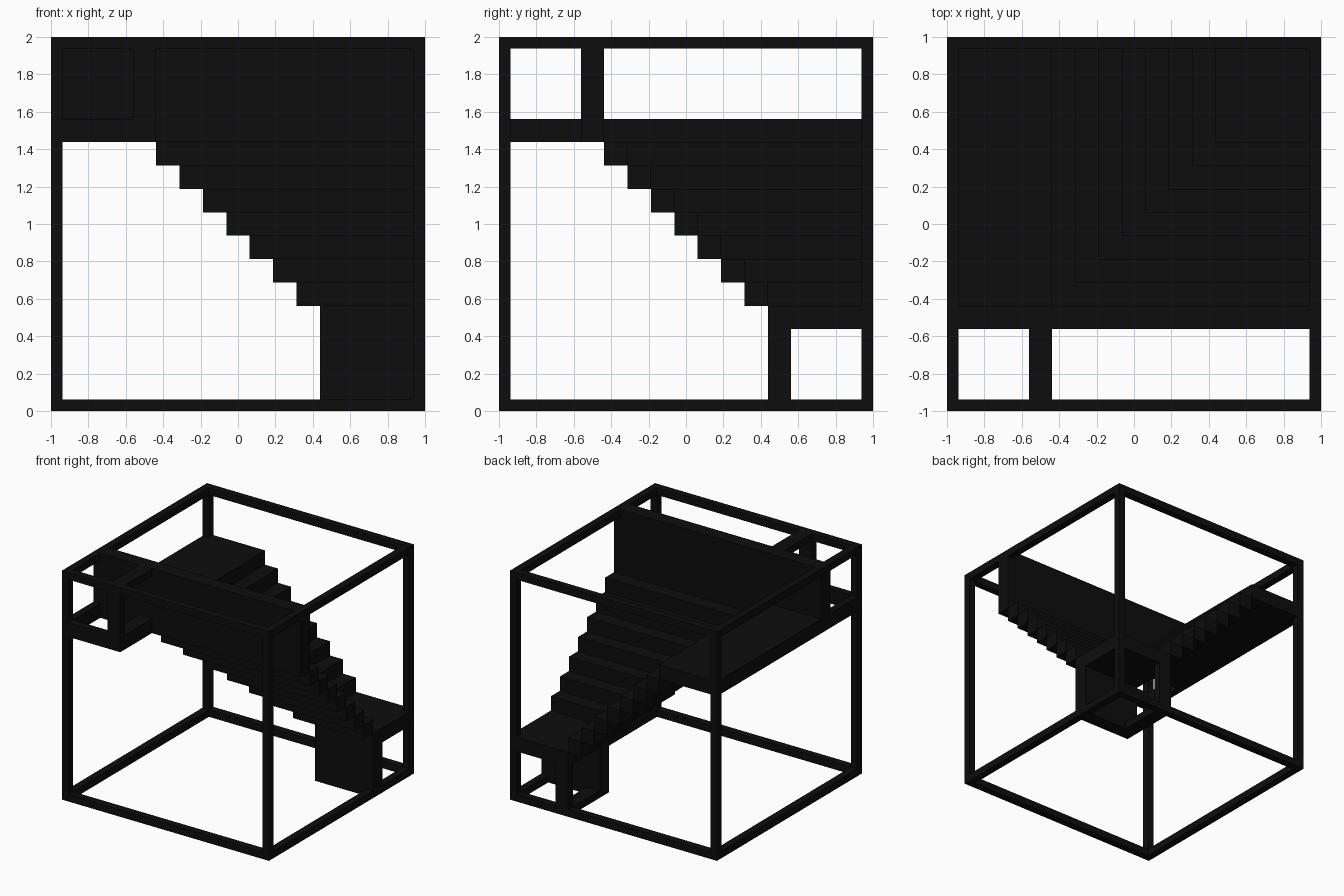
import bpy, bmesh

if "Cube" in bpy.data.objects:
    bpy.data.objects.remove(bpy.data.objects["Cube"])

T = 0.0625          # frame beam thickness
S = 0.125           # step size and slab thickness
A, B = 0.4375, 0.5625   # inner and outer slab planes

mat = bpy.data.materials.new("black")
mat.diffuse_color = (0.004, 0.004, 0.004, 1)
mat.use_nodes = True
mat.node_tree.nodes["Principled BSDF"].inputs["Base Color"].default_value = mat.diffuse_color


def finish(name, bm):
    bmesh.ops.recalc_face_normals(bm, faces=bm.faces)
    me = bpy.data.meshes.new(name)
    bm.to_mesh(me)
    bm.free()
    me.materials.append(mat)
    ob = bpy.data.objects.new(name, me)
    bpy.context.collection.objects.link(ob)
    return ob


def prism(name, outline, axis, lo, hi):
    """Extrude a 2D outline along an axis (0=x, 1=y, 2=z) from lo to hi."""
    bm = bmesh.new()

    def point(p, d):
        v = list(p)
        v.insert(axis, d)
        return v
    face = bm.faces.new([bm.verts.new(point(p, lo)) for p in outline])
    ext = bmesh.ops.extrude_face_region(bm, geom=[face])
    shift = [0, 0, 0]
    shift[axis] = hi - lo
    bmesh.ops.translate(bm, vec=shift, verts=[g for g in ext["geom"] if isinstance(g, bmesh.types.BMVert)])
    return finish(name, bm)


def rect(u0, u1, v0, v1):
    return [(u0, v0), (u1, v0), (u1, v1), (u0, v1)]


def ring(name, outer, hole, axis, lo, hi):
    """Rectangular slab with a rectangular opening, as four bars."""
    u0, u1, v0, v1 = outer
    a0, a1, b0, b1 = hole
    for i, r in enumerate([(u0, u1, v0, b0), (u0, u1, b1, v1), (u0, a0, b0, b1), (a1, u1, b0, b1)]):
        prism(f"{name}_{i + 1}", rect(*r), axis, lo, hi)


# Cube frame: square hoops at top and bottom plus corner posts
E = 1 - T
for name, z in (("bottom_frame", 0), ("top_frame", 2 - T)):
    ring(name, (-1, 1, -1, 1), (-E, E, -E, E), 2, z, z + T)
for x in (-1, E):
    for y in (-1, E):
        prism("corner_post", rect(x, x + T, y, y + T), 2, T, 2 - T)

# L-shaped steps that form two flights meeting on the diagonal
for k in range(7):
    p = -A + S * k
    q = p + S
    top = 1 + A - S * k
    prism(f"step_{k + 1}", [(p, p), (1, p), (1, q), (q, q), (q, 1), (p, 1)], 2, top - S, top)

# Landings
prism("lower_landing", rect(A, 1, A, 1), 2, A, B)
prism("upper_landing", rect(-1, -A, -A, 1), 2, 1 + A, 1 + B)
ring("upper_hatch", (-1, -A, -1, -A), (-E, -B, -E, -B), 2, 1 + A, 1 + B)

# Upright walls
prism("upper_wall", rect(-1, 1, 1 + A, 2), 1, -B, -A)
prism("lower_wall", rect(A, 1, 0, B), 1, A, B)

# Doorways
ring("upper_doorway", (-1, -A, 1 + A, 2), (-E, -B, 1 + B, 2 - T), 0, -B, -A)
ring("lower_doorway", (A, 1, 0, B), (B, E, T, A), 0, A, B)
